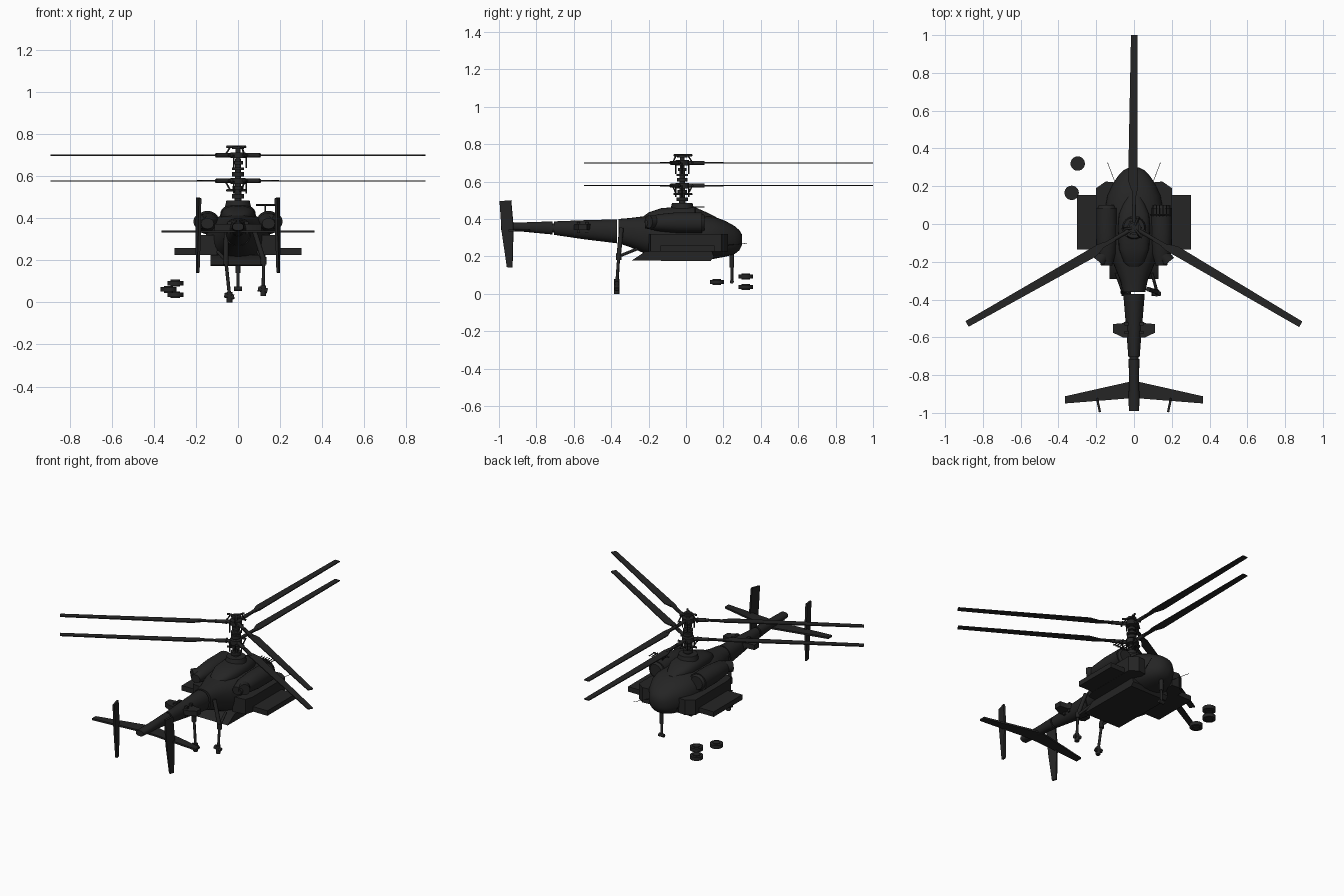
import bpy, bmesh, math
from mathutils import Vector, Matrix

if "Cube" in bpy.data.objects:
    bpy.data.objects.remove(bpy.data.objects["Cube"])

mat = bpy.data.materials.new("charcoal")
mat.diffuse_color = (0.018, 0.018, 0.018, 1)
mat.use_nodes = True
mat.node_tree.nodes["Principled BSDF"].inputs["Base Color"].default_value = mat.diffuse_color


def finish(name, bm, angle=35):
    bmesh.ops.recalc_face_normals(bm, faces=bm.faces)
    me = bpy.data.meshes.new(name)
    bm.to_mesh(me)
    bm.free()
    me.materials.append(mat)
    for p in me.polygons:
        p.use_smooth = True
    me.set_sharp_from_angle(angle=math.radians(angle))
    ob = bpy.data.objects.new(name, me)
    bpy.context.collection.objects.link(ob)
    return ob


def loft(name, stations, cx=0, power=2.4, n=28):
    """Rounded sections along y: (y, half width, z low, z high)."""
    bm = bmesh.new()
    rings = []
    for y, w, lo, hi in stations:
        ring = []
        for i in range(n):
            a = 2 * math.pi * i / n
            c, s = math.cos(a), math.sin(a)
            x = math.copysign(abs(c) ** (2 / power), c) * w
            z = math.copysign(abs(s) ** (2 / power), s) * (hi - lo) / 2
            ring.append(bm.verts.new((cx + x, y, (lo + hi) / 2 + z)))
        rings.append(ring)
    for r, q in zip(rings, rings[1:]):
        for i in range(n):
            bm.faces.new((r[i], r[(i + 1) % n], q[(i + 1) % n], q[i]))
    bm.faces.new(rings[0])
    bm.faces.new(rings[-1])
    return finish(name, bm)


def prism(name, pts, lo, hi, axis="z"):
    """Outline extruded along z (x, y points) or along x (y, z points)."""
    bm = bmesh.new()
    put = (lambda p, h: (p[0], p[1], h)) if axis == "z" else (lambda p, h: (h, p[0], p[1]))
    a = [bm.verts.new(put(p, lo)) for p in pts]
    b = [bm.verts.new(put(p, hi)) for p in pts]
    bm.faces.new(a)
    bm.faces.new(b)
    for i in range(len(pts)):
        j = (i + 1) % len(pts)
        bm.faces.new((a[i], a[j], b[j], b[i]))
    return finish(name, bm)


def box(name, x0, x1, y0, y1, z0, z1):
    return prism(name, [(x0, y0), (x1, y0), (x1, y1), (x0, y1)], z0, z1)


def rod(name, a, b, r, r2=None, n=12):
    a, b = Vector(a), Vector(b)
    d = b - a
    m = Matrix.Translation((a + b) / 2) @ d.to_track_quat("Z", "Y").to_matrix().to_4x4()
    bm = bmesh.new()
    bmesh.ops.create_cone(bm, cap_ends=True, segments=n, radius1=r,
                          radius2=r if r2 is None else r2, depth=d.length, matrix=m)
    return finish(name, bm)


# Fuselage, cowling and tail boom
loft("fuselage", [(-.36, .06, .27, .40), (-.3, .072, .25, .405), (-.22, .105, .215, .415),
                  (-.14, .14, .19, .42), (-.05, .155, .182, .425), (.08, .155, .182, .42),
                  (.15, .142, .187, .412), (.21, .115, .198, .39), (.26, .08, .212, .362),
                  (.285, .055, .232, .34), (.3, .025, .262, .315)])
loft("gearbox_cowling", [(-.24, .02, .38, .405), (-.2, .055, .37, .435), (-.13, .08, .36, .458),
                         (-.02, .085, .36, .466), (.05, .08, .36, .462), (.1, .06, .36, .44),
                         (.16, .03, .36, .41)], power=2.6)
loft("tail_boom", [(-.705, .03, .315, .387), (-.55, .042, .292, .393), (-.37, .057, .27, .398)], power=2.1)
loft("tail_cone", [(-.99, .027, .342, .378), (-.92, .029, .337, .38), (-.83, .026, .328, .383),
                   (-.715, .029, .317, .387)], power=2.3)
rod("boom_joint", (0, -.73, .352), (0, -.69, .352), .024)

# Belly pan
prism("belly_pan", [(-.29, .178), (.13, .174), (.15, .195), (.14, .225), (-.22, .225)], -.13, .13, "x")

# Rotor mast with collars and control linkages
rod("mast_base", (0, -.02, .44), (0, -.02, .485), .066, .055, 24)
rod("rotor_mast", (0, -.02, .45), (0, -.02, .745), .017, .012, 16)
for z, r, h in ((.505, .03, .02), (.545, .026, .018), (.61, .028, .02), (.635, .03, .012),
                (.665, .024, .016), (.735, .028, .012)):
    rod("mast_collar", (0, -.02, z - h / 2), (0, -.02, z + h / 2), r, n=18)

# One blade with its arm, repeated three times on two levels
for level, z in (("lower", .578), ("upper", .70)):
    rod(level + "_rotor_hub", (0, -.02, z - .014), (0, -.02, z + .014), .036, n=18)
    for k in range(3):
        turn = Matrix.Translation((0, -.02, 0)) @ Matrix.Rotation(math.radians(90 + 120 * k), 4, "Z")
        arm = rod(level + "_blade_arm", (.02, 0, z), (.12, 0, z), .011)
        neck = box(level + "_blade_neck", .1, .22, -.011, .011, z - .004, z + .004)
        blade = prism(level + "_blade", [(.17, -.013), (.21, -.02), (1.02, -.018), (1.02, .016),
                                         (.25, .031), (.2, .015)], z - .003, z + .003)
        horn = rod(level + "_pitch_horn", (.055, .02, z), (.055, -.03, z), .006)
        off = .04 if level == "upper" else -.045
        link = rod(level + "_pitch_link", (.055, -.028, z), (.03, -.02, z + off), .004)
        cross = rod(level + "_control_arm", (0, 0, z + off), (.052, -.02, z + off), .006)
        side = rod(level + "_side_link", (.034, .02, z - .06), (.034, .02, z), .0035)
        for ob in (arm, neck, blade, horn, link, cross, side):
            ob.data.transform(turn)

# Parts repeated on both sides
for s in (-1, 1):
    # engines with intake rims and exhausts
    loft("engine", [(-.22, .03, .35, .40), (-.15, .05, .335, .425), (-.05, .057, .325, .435),
                    (.085, .057, .325, .435)], cx=s * .145, power=2.1)
    rod("engine_intake", (s * .145, .08, .38), (s * .145, .1, .38), .052, .04, 24)
    rod("exhaust", (s * .13, -.13, .385), (s * .185, -.2, .385), .034, n=18)
    # lower side fairings and flat sponsons
    prism("side_fairing", [(s * .1, -.2), (s * .185, -.19), (s * .2, -.14), (s * .2, .19),
                           (s * .15, .225), (s * .1, .22)], .225, .32)
    box("sponson", s * .14, s * .302, -.135, .153, .226, .258)
    # tail plane and end fins
    prism("tailplane", [(0, -.83), (s * .365, -.912), (s * .365, -.95), (s * .05, -.925), (0, -.925)],
          .332, .343)
    fin = prism("tail_fin", [(-.997, .495), (-.935, .5), (-.922, .36), (-.928, .14), (-.957, .142),
                             (-.985, .33)], -.006, .006, "x")
    fin.data.transform(Matrix.Translation((s * .19, 0, 0)) @ Matrix.Translation((0, -.95, 0))
                       @ Matrix.Rotation(s * math.radians(-12), 4, "Z") @ Matrix.Translation((0, .95, 0)))
    # equipment boxes on the boom and nose
    prism("boom_pod", [(s * .03, -.505), (s * .06, -.525), (s * .112, -.53), (s * .112, -.575),
                       (s * .06, -.6), (s * .03, -.6)], .34, .372)
    for y in (-.53, -.575):
        box("boom_bracket", s * .03, s * .05, y - .008, y + .008, .325, .385)
    rod("nose_pod", (s * .125, .13, .285), (s * .125, .215, .285), .02)
    box("nose_bracket", s * .1, s * .14, .155, .185, .25, .315)
    rod("nose_aerial", (s * .10, .22, .26), (s * .14, .325, .27), .0015, n=6)

# Roof aerial comb
for i in range(6):
    x = .1 + i * .018
    rod("roof_aerial", (x, .04, .463), (x, .1, .463), .003, n=6)
rod("roof_aerial_bar", (.085, .05, .463), (.195, .05, .463), .004, n=8)
rod("roof_aerial_post", (.13, .05, .40), (.13, .05, .463), .004, n=8)

# Main landing legs, braces and feet
for top, knee, foot in (((-.055, -.345, .36), (-.058, -.36, .2), (-.04, -.37, .03)),
                        ((.075, -.345, .35), (.122, -.36, .2), (.12, -.37, .06))):
    s = 1 if knee[0] > 0 else -1
    rod("main_leg_upper", top, knee, .012)
    rod("main_leg_lower", knee, foot, .008)
    rod("main_leg_collar", (knee[0], knee[1], .18), (knee[0], knee[1], .215), .014)
    rod("main_leg_brace", knee, (s * .095, -.26, .24), .008)
    fx, fy, fz = foot
    rod("main_axle", (fx - .025, fy, fz + .005), (fx + .02, fy, fz - .005), .012)
    rod("main_foot", (fx, fy, max(fz - .03, 0)), (fx, fy, fz + .02), .014)
rod("main_axle_stub", (-.04, -.37, .02), (-.02, -.37, .03), .012)

# Nose leg
rod("nose_leg", (0, .245, .06), (0, .245, .23), .008)
rod("nose_leg_sleeve", (0, .245, .14), (0, .245, .23), .012)
rod("nose_axle", (-.018, .245, .065), (.018, .245, .065), .011)

# Loose wheels lying beside the aircraft
for x, y, z in ((-.298, .32, .037), (-.298, .32, .092), (-.33, .165, .062)):
    rod("wheel_tyre", (x, y, z - .011), (x, y, z + .011), .038, n=28)
    rod("wheel_hub", (x, y, z - .016), (x, y, z + .016), .022, n=20)
